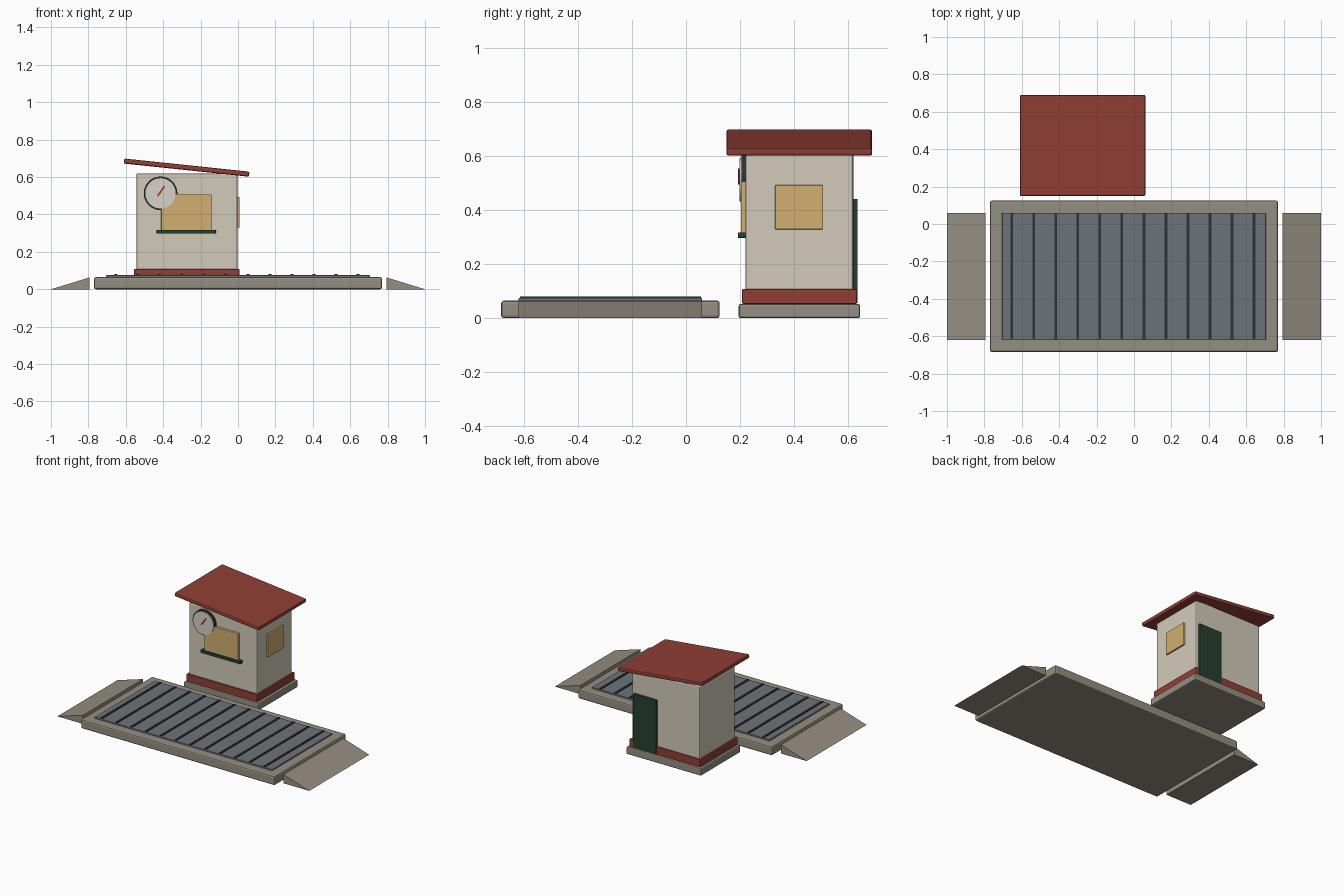
import bpy, bmesh, math
from mathutils import Matrix

if "Cube" in bpy.data.objects:
    bpy.data.objects.remove(bpy.data.objects["Cube"])


def material(name, r, g, b):
    m = bpy.data.materials.new(name)
    lin = [((c / 255 + 0.055) / 1.055) ** 2.4 for c in (r, g, b)]
    m.diffuse_color = (*lin, 1)
    m.use_nodes = True
    m.node_tree.nodes["Principled BSDF"].inputs["Base Color"].default_value = m.diffuse_color
    return m


CONCRETE = material("concrete", 149, 142, 129)
STEEL = material("steel_deck", 109, 116, 122)
DARK = material("dark_metal", 46, 50, 54)
PLASTER = material("cream_plaster", 210, 203, 186)
RED = material("brick_red", 144, 63, 53)
GLASS = material("amber_window", 209, 175, 113)
GREEN = material("dark_green", 38, 64, 50)
DIAL = material("dial_white", 214, 210, 200)
NEEDLE = material("needle_red", 170, 52, 40)


def finish(bm, name, mat, bevel=0.0, segments=2):
    bmesh.ops.recalc_face_normals(bm, faces=bm.faces)
    me = bpy.data.meshes.new(name)
    bm.to_mesh(me)
    bm.free()
    me.materials.append(mat)
    ob = bpy.data.objects.new(name, me)
    bpy.context.collection.objects.link(ob)
    if bevel:
        mod = ob.modifiers.new("bevel", 'BEVEL')
        mod.width = bevel
        mod.segments = segments
    return ob


def box(name, mat, x, y, z, bevel=0.0):
    """Box given as (min, max) pairs, with its origin in the middle."""
    bm = bmesh.new()
    size = [b - a for a, b in (x, y, z)]
    bmesh.ops.create_cube(bm, size=1, matrix=Matrix.Diagonal((*size, 1)))
    ob = finish(bm, name, mat, bevel)
    ob.location = [(a + b) / 2 for a, b in (x, y, z)]
    return ob


def disc(name, mat, cx, cz, radius, y0, y1):
    """Round plate facing the front."""
    bm = bmesh.new()
    bmesh.ops.create_cone(bm, cap_ends=True, segments=32, radius1=radius,
                          radius2=radius, depth=y1 - y0,
                          matrix=Matrix.Rotation(math.pi / 2, 4, 'X'))
    ob = finish(bm, name, mat)
    ob.location = (cx, (y0 + y1) / 2, cz)
    return ob


# Weighing platform with its steel deck
box("platform", CONCRETE, (-0.77, 0.77), (-0.685, 0.125), (0, 0.065), 0.01)
box("deck", STEEL, (-0.705, 0.705), (-0.62, 0.06), (0.04, 0.075), 0.003)
for i in range(12):
    x = -0.653 + i * 0.1177
    box(f"deck_rib_{i + 1}", DARK, (x - 0.007, x + 0.007),
        (-0.615, 0.055), (0.07, 0.081))

# Wedge ramps at both ends
for side, label in ((-1, "left"), (1, "right")):
    bm = bmesh.new()
    profile = [(0.795, 0), (1.0, 0), (0.795, 0.063)]
    face = bm.faces.new([bm.verts.new((side * x, -0.62, z)) for x, z in profile])
    ext = bmesh.ops.extrude_face_region(bm, geom=[face])
    verts = [v for v in ext["geom"] if isinstance(v, bmesh.types.BMVert)]
    bmesh.ops.translate(bm, verts=verts, vec=(0, 0.68, 0))
    finish(bm, f"{label}_ramp", CONCRETE)

# Booth: footing, skirt, walls and tilted roof
box("booth_footing", CONCRETE, (-0.57, 0.024), (0.195, 0.645), (0, 0.053), 0.008)
box("booth_skirt", RED, (-0.555, 0.007), (0.208, 0.632), (0.053, 0.108), 0.004)
box("booth_walls", PLASTER, (-0.543, -0.003), (0.22, 0.62), (0.05, 0.62), 0.009)
roof = box("roof", RED, (-0.612, 0.062), (0.15, 0.69), (0.637, 0.664), 0.007)
roof.rotation_euler.y = math.radians(6)

# Windows, sill and back door
box("front_window", GLASS, (-0.411, -0.141), (0.203, 0.225), (0.31, 0.507), 0.003)
box("window_sill", GREEN, (-0.435, -0.118), (0.192, 0.225), (0.297, 0.318), 0.004)
box("side_window", GLASS, (-0.01, 0.008), (0.33, 0.508), (0.329, 0.493), 0.003)
box("back_door", GREEN, (-0.208, -0.024), (0.61, 0.636), (0.055, 0.442), 0.003)

# Weight dial with its needle
disc("dial_rim", DARK, -0.414, 0.513, 0.09, 0.205, 0.225)
disc("dial_face", DIAL, -0.414, 0.513, 0.081, 0.198, 0.22)
needle = box("dial_needle", NEEDLE, (-0.4155, -0.4065), (0.193, 0.2), (0.494, 0.558))
needle.rotation_euler.y = math.radians(35)
needle.location.z = 0.525

# Smooth only the shallow edges of the round parts
bpy.ops.object.select_all(action='DESELECT')
for name in ("dial_rim", "dial_face"):
    ob = bpy.data.objects[name]
    ob.select_set(True)
    bpy.context.view_layer.objects.active = ob
bpy.ops.object.shade_smooth_by_angle(angle=math.radians(30))
